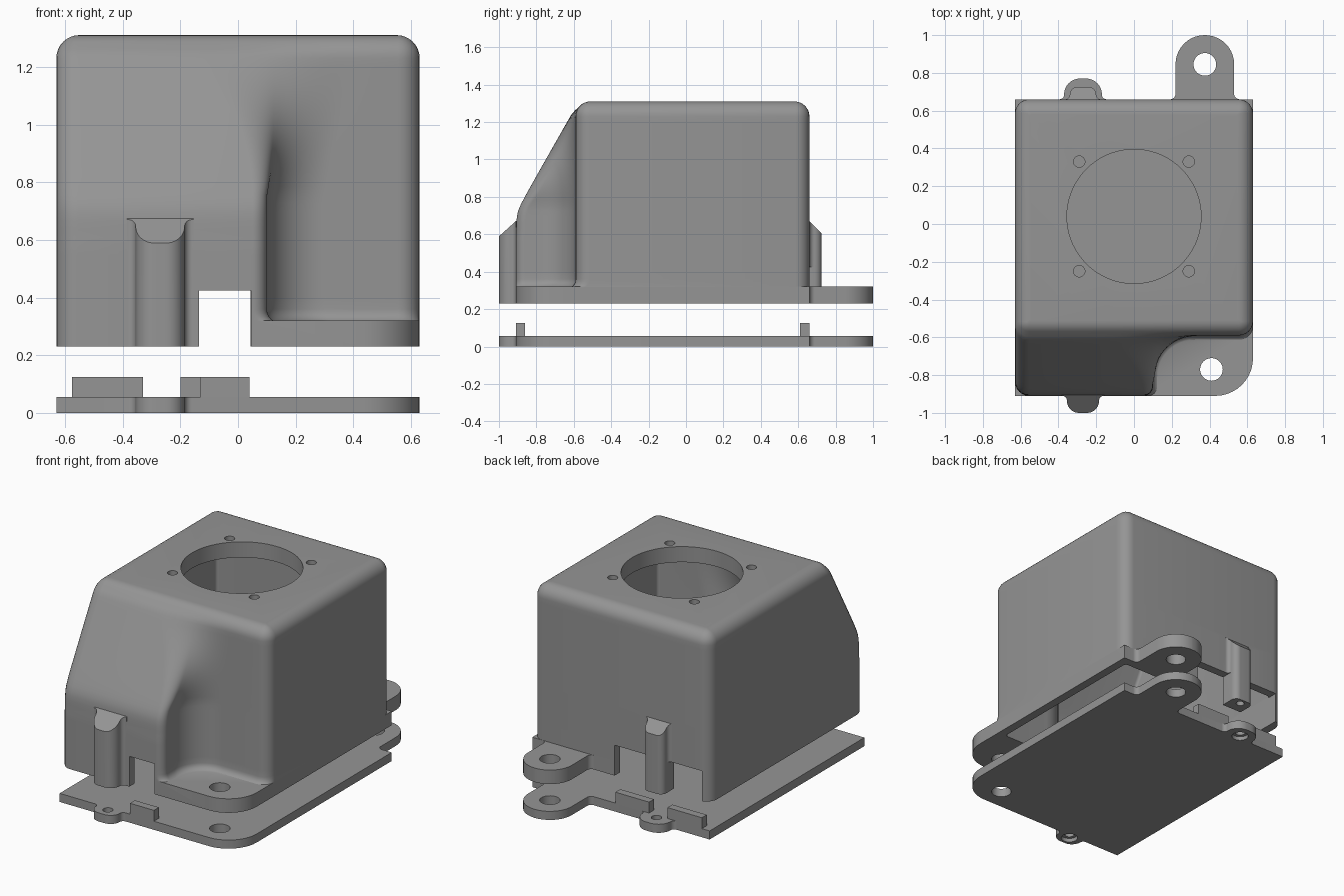
import bpy, bmesh, math
from mathutils import Vector

if "Cube" in bpy.data.objects:
    bpy.data.objects.remove(bpy.data.objects["Cube"])

grey = bpy.data.materials.new("mid_grey")
grey.diffuse_color = (0.30, 0.30, 0.30, 1)
grey.use_nodes = True
grey.node_tree.nodes["Principled BSDF"].inputs["Base Color"].default_value = grey.diffuse_color
WALL = 0.055


def finish(name, bm):
    bmesh.ops.recalc_face_normals(bm, faces=bm.faces[:])
    me = bpy.data.meshes.new(name)
    bm.to_mesh(me)
    bm.free()
    me.materials.append(grey)
    ob = bpy.data.objects.new(name, me)
    bpy.context.collection.objects.link(ob)
    return ob


def rounded(pts, n=10):
    """Outline from (x, y, radius) corners."""
    out = []
    for i, (x, y, r) in enumerate(pts):
        p = Vector((x, y))
        if r <= 0:
            out.append(p)
            continue
        a = (Vector(pts[i - 1][:2]) - p).normalized()
        b = (Vector(pts[(i + 1) % len(pts)][:2]) - p).normalized()
        half = a.angle(b) / 2
        c = p + (a + b).normalized() * (r / math.sin(half))
        s, e = p + a * (r / math.tan(half)) - c, p + b * (r / math.tan(half)) - c
        turn = math.atan2(s.x * e.y - s.y * e.x, s.dot(e))
        for k in range(n + 1):
            t = turn * k / n
            out.append(c + Vector((s.x * math.cos(t) - s.y * math.sin(t),
                                   s.x * math.sin(t) + s.y * math.cos(t))))
    return out


def loft(name, rings):
    """Closed solid through rings of 3D points."""
    bm = bmesh.new()
    loops = [[bm.verts.new(p) for p in ring] for ring in rings]
    n = len(loops[0])
    for lo, hi in zip(loops, loops[1:]):
        for i in range(n):
            j = (i + 1) % n
            bm.faces.new((lo[i], lo[j], hi[j], hi[i]))
    bm.faces.new(loops[0][::-1])
    bm.faces.new(loops[-1])
    return finish(name, bm)


def prism(name, outline, z0, top):
    top_z = top if callable(top) else (lambda p: top)
    return loft(name, [[(p[0], p[1], z0) for p in outline],
                       [(p[0], p[1], top_z(p)) for p in outline]])


def box(x0, x1, y0, y1, z0, z1):
    return prism("box", [(x0, y0), (x1, y0), (x1, y1), (x0, y1)], z0, z1)


def cyl(x, y, r, z0, z1, n=32):
    return prism("cyl", [(x + r * math.cos(math.tau * i / n), y + r * math.sin(math.tau * i / n))
                         for i in range(n)], z0, z1)


def combine(ob, other, op):
    mod = ob.modifiers.new(op, 'BOOLEAN')
    mod.operation, mod.object, mod.solver = op, other, 'EXACT'
    bpy.context.view_layer.objects.active = ob
    bpy.ops.object.modifier_apply(modifier=mod.name)
    bpy.data.objects.remove(other)


def shade(ob):
    bpy.ops.object.select_all(action='DESELECT')
    ob.select_set(True)
    bpy.context.view_layer.objects.active = ob
    bpy.ops.object.shade_smooth_by_angle(angle=math.radians(28))


def boss(x, wall, reach, hw, r, s):
    """Boss corners, left to right at the front (s=-1), right to left at the back (s=1)."""
    return [(x + s * hw, wall, 0.025), (x + s * hw, wall + s * reach, r),
            (x - s * hw, wall + s * reach, r), (x - s * hw, wall, 0.025)]


def housing_ring(z, inset=0.0, flare=0.0):
    """Housing cross-section: main box, front lobe and the blend between them."""
    yf = -0.91
    if z > 0.6:
        d = z - 0.72
        yf += 0.57 * 0.5 * (d + math.sqrt(d * d + 0.0015))
    yf = min(yf, -0.592) + inset
    front = -0.59 + inset - flare
    s = min(max((z - 0.75) / 0.5, 0), 1)
    xa = 0.05 - 0.2 * s * s - inset + flare
    xb = 0.30 + 0.1 * s - inset + flare
    k = 0.2 + 0.3 * s
    depth, w = front - yf, xb - xa
    th = math.pi / 2 if depth > w else 2 * math.atan(depth / w)
    R = w / math.sin(th)
    rb, rc, n = k * R, (1 - k) * R, 12
    blend = [(xa + rb * math.sin(t), yf + rb * (1 - math.cos(t)), 0)
             for t in (th * i / n for i in range(n + 1))]
    blend += [(xb - rc * math.sin(t), front - rc * (1 - math.cos(t)), 0)
              for t in (th * (n - i) / n for i in range(n + 1))]
    x, yb, r = 0.63 - inset, 0.66 - inset, max(0.075 - inset, 0.01)
    pts = [(-x, yf, r)] + blend + [(x, front, r), (x, yb, r), (-x, yb, r)]
    return [(p.x, p.y, z) for p in rounded(pts, 6)]


EAR = [(0.53, 0.66, 0.03), (0.53, 1.0, 0.154), (0.22, 1.0, 0.154), (0.22, 0.66, 0.03)]
RIGHT = [(0.63, -0.91, 0.2), (0.63, 0.66, 0)] + EAR
HOLES = [(0.41, -0.77), (0.375, 0.845)]
BOSS_X = -0.27

# Housing shell: foot fillet, sloped lobe, rounded top
rings = [housing_ring(0.23, 0, 0.04)]
for i in range(6):
    a = math.pi / 2 * i / 5
    rings.append(housing_ring(0.315 + 0.045 * (1 - math.cos(a)), 0, 0.04 * (1 - math.sin(a))))
rings += [housing_ring(0.4 + 0.83 * i / 28) for i in range(28)]
for i in range(9):
    a = math.pi / 2 * i / 8
    rings.append(housing_ring(1.23 + 0.08 * math.sin(a), 0.08 * (1 - math.cos(a))))
housing = loft("housing", rings)

# Mounting flange and screw bosses
flange = prism("flange", rounded([(0.06, -0.91, 0)] + RIGHT + [(0.06, 0.66, 0)]), 0.23, 0.32)
combine(housing, flange, 'UNION')
for wall, reach, hw, r, s, drop in ((-0.91, 0.09, 0.085, 0.064, -1, 0.9), (0.66, 0.065, 0.07, 0.039, 1, 1.0)):
    inner = wall - s * 0.03
    pts = boss(BOSS_X, wall, reach, hw, r, s)
    pts = [(BOSS_X + s * 0.115, inner, 0), (BOSS_X + s * 0.115, wall, 0)] + pts + \
          [(BOSS_X - s * 0.115, wall, 0), (BOSS_X - s * 0.115, inner, 0)]
    post = prism("post", rounded(pts), 0.23, lambda p: 0.67 - drop * s * (p[1] - wall))
    combine(housing, post, 'UNION')

# Hollow inside, wall notches, fan opening and screw holes
cavity = loft("cavity", [housing_ring(0.2 + 1.01 * i / 30, WALL) for i in range(31)])
cuts = [cavity,
        box(-0.135, 0.045, -0.95, -0.82, 0.2, 0.425),
        box(-0.2, 0.045, 0.57, 0.70, 0.2, 0.425),
        box(-0.575, -0.34, 0.57, 0.70, 0.2, 0.425),
        cyl(0, 0.04, 0.355, 1.1, 1.4, 72)]
cuts += [cyl(x, y, 0.03, 1.1, 1.4) for x in (-0.29, 0.29) for y in (-0.25, 0.33)]
cuts += [cyl(x, y, 0.06, 0.1, 0.5) for x, y in HOLES]
cuts += [cyl(BOSS_X, y, 0.025, 0.1, 0.45) for y in (-0.945, 0.685)]
for c in cuts:
    combine(housing, c, 'DIFFERENCE')
shade(housing)

# Base plate with ear, bosses and locating tabs
outline = [(-0.63, -0.91, 0)] + boss(BOSS_X, -0.91, 0.09, 0.085, 0.064, -1) + RIGHT
outline += boss(BOSS_X, 0.66, 0.11, 0.1, 0.084, 1) + [(-0.63, 0.66, 0)]
plate = prism("base_plate", rounded(outline), 0, WALL)
for x, y in HOLES:
    combine(plate, cyl(x, y, 0.06, -0.1, 0.2), 'DIFFERENCE')
for y in (-0.935, 0.685):
    combine(plate, cyl(BOSS_X, y, 0.03, -0.1, 0.2), 'DIFFERENCE')
    combine(plate, cyl(BOSS_X, y, 0.05, -0.1, 0.025), 'DIFFERENCE')
shade(plate)
for name, x0, x1, y0 in (("front_tab", -0.13, 0.04, -0.91),
                         ("back_tab_left", -0.575, -0.33, 0.61),
                         ("back_tab_right", -0.2, 0.04, 0.61)):
    box(x0, x1, y0, y0 + 0.05, WALL - 0.005, 0.125).name = name
